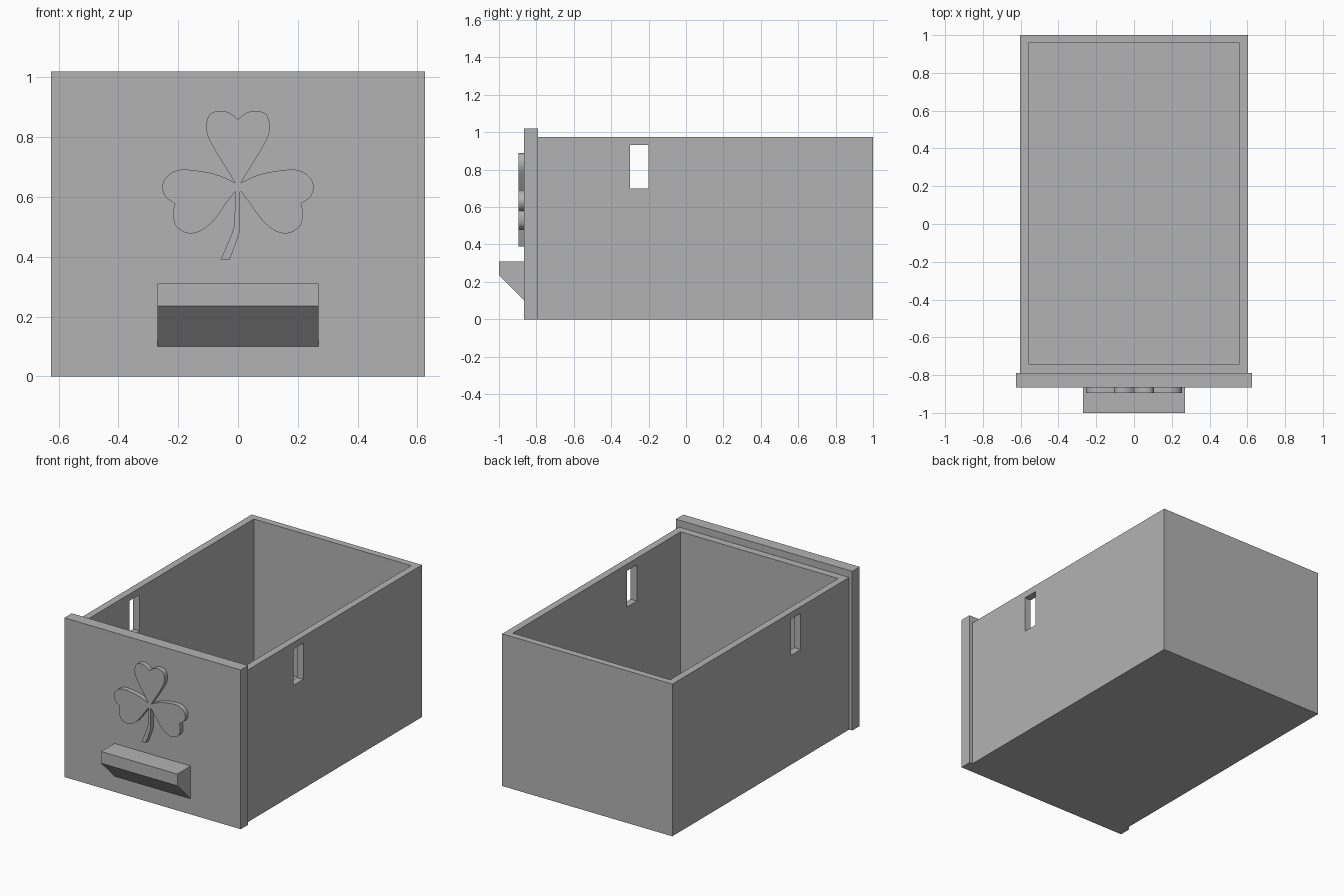
import bpy, bmesh
from mathutils import Vector, geometry

cube = bpy.data.objects.get("Cube")
if cube:
    bpy.data.objects.remove(cube, do_unlink=True)

grey = bpy.data.materials.new("plain_grey")
grey.use_nodes = True
colour = (0.45, 0.45, 0.45, 1)
grey.diffuse_color = colour
for node in grey.node_tree.nodes:
    if node.type == 'BSDF_PRINCIPLED':
        node.inputs["Base Color"].default_value = colour


def prism(name, outline, direction):
    """Extrude a closed outline of 3D points along a direction."""
    bm = bmesh.new()
    face = bm.faces.new([bm.verts.new(p) for p in outline])
    out = bmesh.ops.extrude_face_region(bm, geom=[face], use_keep_orig=True)
    moved = [v for v in out["geom"] if isinstance(v, bmesh.types.BMVert)]
    bmesh.ops.translate(bm, verts=moved, vec=direction)
    bmesh.ops.recalc_face_normals(bm, faces=bm.faces)
    mesh = bpy.data.meshes.new(name)
    bm.to_mesh(mesh)
    bm.free()
    mesh.materials.append(grey)
    obj = bpy.data.objects.new(name, mesh)
    bpy.context.collection.objects.link(obj)
    return obj


def box(name, x, y, z):
    corners = [(x[0], y[0], z[0]), (x[1], y[0], z[0]),
               (x[1], y[1], z[0]), (x[0], y[1], z[0])]
    return prism(name, corners, (0, 0, z[1] - z[0]))


def cut(target, cutter):
    cutter.hide_render = True
    mod = target.modifiers.new("cut", 'BOOLEAN')
    mod.operation = 'DIFFERENCE'
    mod.solver = 'EXACT'
    mod.object = cutter
    bpy.context.view_layer.objects.active = target
    bpy.ops.object.modifier_apply(modifier=mod.name)
    bpy.data.objects.remove(cutter, do_unlink=True)


def smooth_path(points, steps=6):
    """Curve through the points, with sharp ends; last point left out."""
    pts = [Vector(p) for p in points]
    path = []
    for i in range(len(pts) - 1):
        a, b = pts[i], pts[i + 1]
        before, after = pts[max(i - 1, 0)], pts[min(i + 2, len(pts) - 1)]
        path += geometry.interpolate_bezier(
            a, a + (b - before) / 6, b - (after - a) / 6, b, steps + 1)[:-1]
    return [(p[0], p[1]) for p in path]


# Open drawer box with a slot through each side wall
body = box("drawer_box", (-0.603, 0.603), (-0.79, 1), (0, 0.975))
cut(body, box("cavity_cutter", (-0.558, 0.558), (-0.742, 0.957), (0.045, 1.2)))
cut(body, box("slot_cutter", (-0.8, 0.8), (-0.3, -0.2), (0.70, 0.932)))

# Front panel
box("front_panel", (-0.625, 0.625), (-0.865, -0.79), (0, 1.02))

# Handle with a sloping underside
profile = [(-0.865, 0.31), (-1, 0.31), (-1, 0.235), (-0.865, 0.10)]
prism("handle", [(-0.27, y, z) for y, z in profile], (0.54, 0, 0))

# Clover: half outline in x and z, mirrored, with a bent stem
half_top = [(0, 0.86), (0.027, 0.88), (0.058, 0.888), (0.092, 0.878),
            (0.106, 0.845), (0.102, 0.806), (0.077, 0.757), (0.010, 0.648)]
side_upper = [(0.010, 0.648), (0.075, 0.676), (0.165, 0.691), (0.211, 0.686),
              (0.243, 0.662), (0.253, 0.630), (0.24, 0.598), (0.211, 0.578)]
side_lower = [(0.211, 0.578), (0.217, 0.540), (0.205, 0.500), (0.165, 0.478),
              (0.122, 0.488), (0.080, 0.523), (0.040, 0.578), (0.008, 0.620)]
right = smooth_path(half_top) + smooth_path(side_upper) + smooth_path(side_lower)
right.append(side_lower[-1])
stem = smooth_path([(0.007, 0.612), (0.007, 0.51), (0.003, 0.475), (-0.028, 0.39)])
stem += [(-0.028, 0.39)]
stem += smooth_path([(-0.058, 0.39), (-0.02, 0.48), (-0.012, 0.52), (-0.010, 0.612)])
left = [(-x, z) for x, z in reversed(right[1:])]
clover = prism("clover_ornament", [(x, -0.895, z) for x, z in right + stem + left],
               (0, 0.03, 0))
bpy.ops.object.select_all(action='DESELECT')
clover.select_set(True)
bpy.context.view_layer.objects.active = clover
bpy.ops.object.shade_smooth_by_angle()
